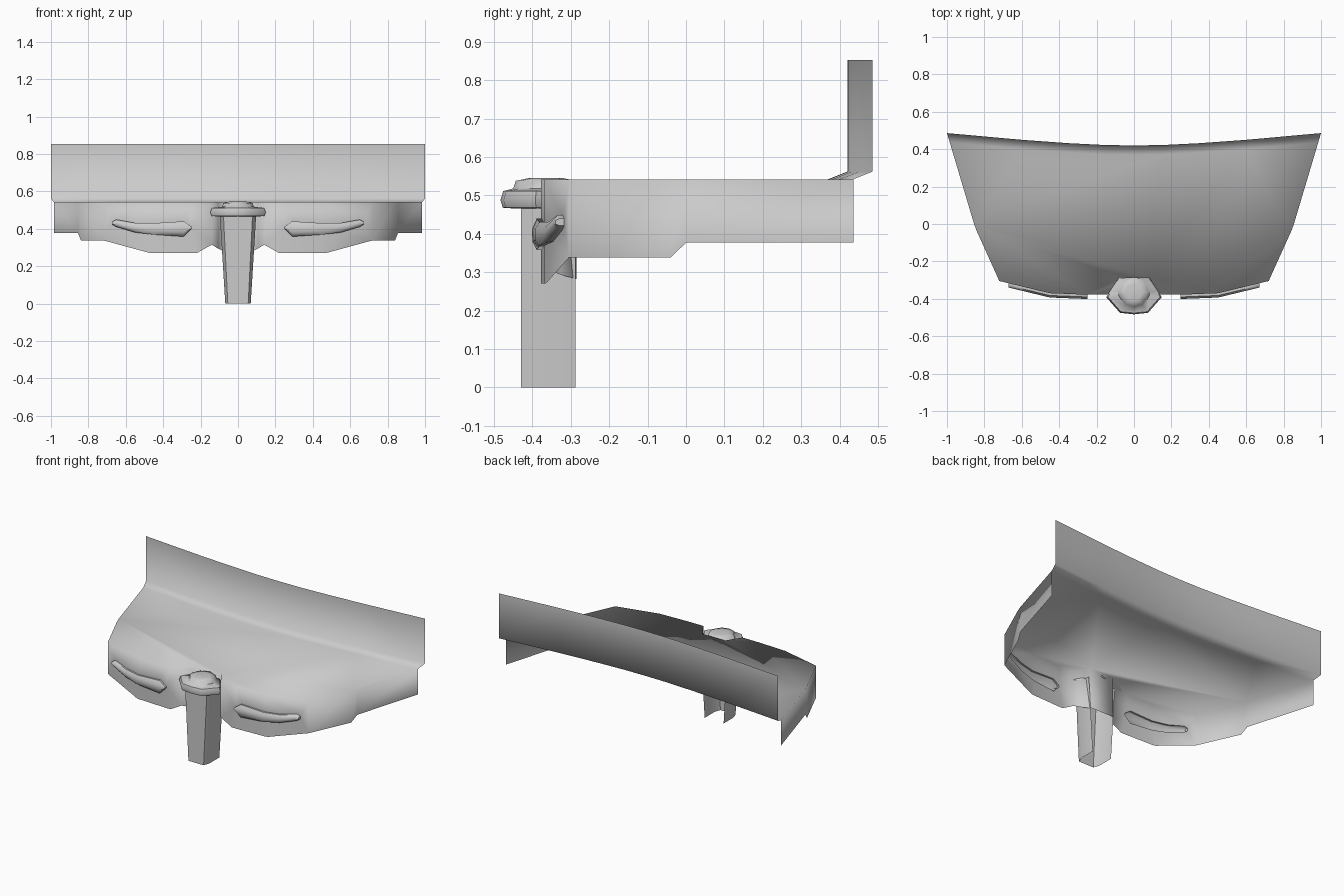
import bpy, bmesh, math
from mathutils import Vector

if "Cube" in bpy.data.objects:
    bpy.data.objects.remove(bpy.data.objects["Cube"])

TOP = 0.542


def finish(name, bm, angle=None):
    bmesh.ops.remove_doubles(bm, verts=bm.verts, dist=0.0005)
    bmesh.ops.recalc_face_normals(bm, faces=bm.faces)
    highest = max(bm.faces, key=lambda f: abs(f.normal.z) * f.calc_area())
    if highest.normal.z < 0 and angle is None:
        bmesh.ops.reverse_faces(bm, faces=bm.faces)
    me = bpy.data.meshes.new(name)
    bm.to_mesh(me)
    bm.free()
    ob = bpy.data.objects.new(name, me)
    bpy.context.collection.objects.link(ob)
    bpy.ops.object.select_all(action='DESELECT')
    ob.select_set(True)
    bpy.context.view_layer.objects.active = ob
    if angle is None:
        bpy.ops.object.shade_smooth()
    else:
        bpy.ops.object.shade_smooth_by_angle(angle=math.radians(angle))
    return ob


def loft(bm, rings, closed=False):
    rows = [[bm.verts.new(p) for p in r] for r in rings]
    for a, b in zip(rows, rows[1:]):
        n = len(a)
        for i in range(n if closed else n - 1):
            j = (i + 1) % n
            bm.faces.new((a[i], a[j], b[j], b[i]))
    return rows


def front_y(x):
    # depth of the curved front apron at distance x from the centre
    pts = [(0.14, -0.378), (0.25, -0.378), (0.45, -0.37), (0.72, -0.305)]
    for (x0, y0), (x1, y1) in zip(pts, pts[1:]):
        if x <= x1:
            return y0 + (y1 - y0) * (x - x0) / (x1 - x0)
    return pts[-1][1]


# Pull stations: x, lower z, upper z
PULL = [(0.248, 0.400, 0.410), (0.29, 0.358, 0.440), (0.45, 0.369, 0.430),
        (0.55, 0.380, 0.431), (0.65, 0.410, 0.449), (0.67, 0.421, 0.440)]

# Shell: back panel, cove, top and aprons
bm = bmesh.new()
back = [(0, 0.42), (0.15, 0.422), (0.35, 0.432), (0.6, 0.45), (1, 0.486)]
back = [(-x, y) for x, y in back[:0:-1]] + back
loft(bm, [[(x, y, 0.853) for x, y in back],
          [(x, y, 0.562) for x, y in back],
          [(x * 0.985, y - 0.05, TOP) for x, y in back]])

side = [(0.985, 0.436, 0.377), (0.855, 0.0, 0.377),
        (0.84, -0.04, 0.338), (0.72, -0.305, 0.338)]
notch = [(0.14, -0.378, 0.315), (0.105, -0.325, 0.293), (0.08, -0.285, 0.282)]
for s in (1, -1):
    loft(bm, [[(s * x, y, TOP) for x, y, z in side],
              [(s * x, y, z) for x, y, z in side]])
notch_all = notch + [(-x, y, z) for x, y, z in reversed(notch)]
loft(bm, [[(x, y, TOP) for x, y, z in notch_all], notch_all])

# Front aprons with the pull openings, filled flat and then bent to the curve
outline = [(0.14, TOP), (0.25, TOP), (0.45, TOP), (0.72, TOP), (0.72, 0.338),
           (0.47, 0.27), (0.22, 0.27), (0.14, 0.315)]
hole = [(x, lo) for x, lo, hi in PULL] + [(x, hi) for x, lo, hi in reversed(PULL)]
for s in (1, -1):
    part = bmesh.new()
    for loop in (outline, hole):
        vs = [part.verts.new((x, 0, z)) for x, z in loop]
        for i in range(len(vs)):
            part.edges.new((vs[i - 1], vs[i]))
    bmesh.ops.triangle_fill(part, use_beauty=True, edges=part.edges[:], normal=(0, -1, 0))
    for cut in (0.25, 0.45):
        bmesh.ops.bisect_plane(part, geom=part.verts[:] + part.edges[:] + part.faces[:],
                               plane_co=(cut, 0, 0), plane_no=(1, 0, 0))
    for f in part.faces:
        bm.faces.new([bm.verts.new((s * v.co.x, front_y(v.co.x), v.co.z)) for v in f.verts])
    part.free()

# Flat top
half = [(0.985, 0.436), (0.855, 0.0), (0.84, -0.04), (0.72, -0.305), (0.45, -0.37),
        (0.25, -0.378), (0.14, -0.378), (0.105, -0.325), (0.08, -0.285)]
ring = [(x * 0.985, y - 0.05) for x, y in back[1:-1]] + half
ring += [(-x, y) for x, y in reversed(half)]
bm.faces.new([bm.verts.new((x, y, TOP)) for x, y in ring])
finish("table_shell", bm)

# Pulls: rounded bulges with an open back
for s, name in ((1, "pull_right"), (-1, "pull_left")):
    bm = bmesh.new()
    rings = []
    for x, lo, hi in PULL:
        y, h = front_y(x), hi - lo
        rings.append([(s * x, y + dy, lo + t * h) for t, dy in
                      ((0, 0), (0, -0.012), (0.25, -0.023), (0.7, -0.023), (1, -0.012), (1, 0))])
    rows = loft(bm, rings)
    bm.faces.new(rows[0])
    bm.faces.new(rows[-1])
    finish(name, bm, 50)

# Leg: tapered channel, open at the back
bm = bmesh.new()
rings = []
for z, w in ((0, 0.068), (0.485, 0.098)):
    h = [(w, -0.288), (w, -0.39), (w * 0.8, -0.43)]
    rings.append([(x, y, z) for x, y in h] + [(-x, y, z) for x, y in reversed(h)])
loft(bm, rings)
finish("front_leg", bm, 35)

# Collar and domed cap on the leg
bm = bmesh.new()
h = [(0.075, -0.475), (0.148, -0.392), (0.13, -0.36), (0.08, -0.287)]
collar = [(0, -0.483)] + h + [(0, -0.287)] + [(-x, y) for x, y in reversed(h)]
c = Vector((0, -0.365))


def scaled(k, z):
    return [(*(c + (Vector(p) - c) * k), z) for p in collar]


def circle(r, z):
    return [(*(c + (Vector(p) - c).normalized() * r), z) for p in collar]


rows = loft(bm, [scaled(0.72, 0.466), scaled(0.95, 0.468), scaled(1, 0.488),
                 scaled(0.94, 0.511), circle(0.085, 0.518), circle(0.078, 0.538),
                 circle(0.045, 0.545)], True)
bm.faces.new(rows[-1])
finish("leg_collar", bm, 60)
